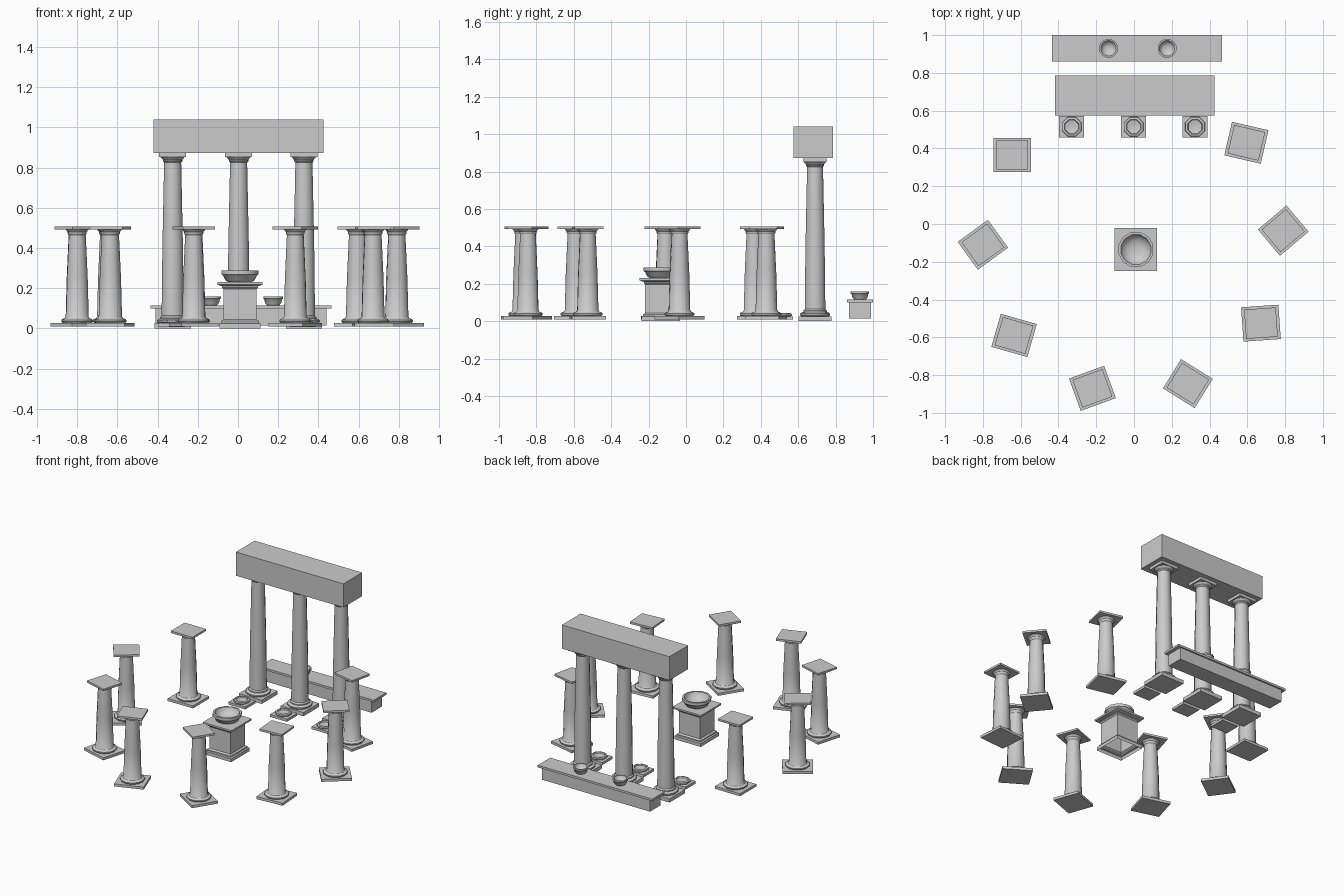
import bpy, bmesh, math


def finish(name, bm, loc=(0, 0, 0), rot=0.0, angle=35):
    bmesh.ops.recalc_face_normals(bm, faces=bm.faces)
    me = bpy.data.meshes.new(name)
    bm.to_mesh(me)
    bm.free()
    ob = bpy.data.objects.new(name, me)
    bpy.context.collection.objects.link(ob)
    ob.location = loc
    ob.rotation_euler.z = math.radians(rot)
    bpy.ops.object.select_all(action='DESELECT')
    bpy.context.view_layer.objects.active = ob
    ob.select_set(True)
    bpy.ops.object.shade_smooth_by_angle(angle=math.radians(angle))
    return ob


def add_box(bm, sx, sy, z0, z1):
    vs = bmesh.ops.create_cube(bm, size=1)['verts']
    for v in vs:
        v.co.x *= sx
        v.co.y *= sy
        v.co.z = z0 if v.co.z < 0 else z1


def add_lathe(bm, profile, sides, cap_start=True, cap_end=True, turn=0.5):
    """Sweep (radius, z) points round the z axis."""
    rings = []
    for r, z in profile:
        rings.append([bm.verts.new((r * math.cos(2 * math.pi * (i + turn) / sides),
                                    r * math.sin(2 * math.pi * (i + turn) / sides), z))
                      for i in range(sides)])
    for a, b in zip(rings, rings[1:]):
        for i in range(sides):
            j = (i + 1) % sides
            bm.faces.new((a[i], a[j], b[j], b[i]))
    if cap_start:
        bm.faces.new(rings[0][::-1])
    if cap_end:
        bm.faces.new(rings[-1])


def bowl(name, loc, profile, sides=12):
    bm = bmesh.new()
    add_lathe(bm, profile, sides)
    finish(name, bm, loc, angle=50)


# Ring of short free-standing columns
def short_column(name, x, y, rot):
    bm = bmesh.new()
    add_box(bm, 0.198, 0.182, 0.01, 0.028)
    add_lathe(bm, [(0.075, 0.028), (0.080, 0.034), (0.080, 0.041), (0.074, 0.047),
                   (0.064, 0.050), (0.058, 0.058), (0.053, 0.25), (0.043, 0.465),
                   (0.048, 0.472), (0.048, 0.480), (0.058, 0.492)], 12)
    add_box(bm, 0.168, 0.155, 0.492, 0.506)
    finish(name, bm, (x, y, 0), rot)


ring = [(-0.645, 0.365, 0), (0.595, 0.43, -13), (-0.80, -0.11, 36),
        (0.79, -0.035, 40), (-0.635, -0.59, -16), (0.672, -0.525, 4),
        (-0.22, -0.87, 20), (0.285, -0.845, -32)]
for i, (x, y, rot) in enumerate(ring):
    short_column(f"short_column_{i + 1}", x, y, rot)

# Three tall columns under a lintel, each with an offering dish in front
for i, x in enumerate((-0.325, 0.003, 0.328)):
    bm = bmesh.new()
    add_box(bm, 0.18, 0.175, 0.0, 0.026)
    add_lathe(bm, [(0.077, 0.026), (0.082, 0.032), (0.082, 0.040), (0.076, 0.046),
                   (0.065, 0.049), (0.065, 0.056), (0.057, 0.064), (0.053, 0.40),
                   (0.044, 0.825), (0.050, 0.832), (0.050, 0.838), (0.062, 0.852)], 12)
    add_box(bm, 0.135, 0.125, 0.852, 0.872)
    finish(f"tall_column_{i + 1}", bm, (x, 0.69, 0))

    bm = bmesh.new()
    add_box(bm, 0.132, 0.115, 0.008, 0.026)
    add_lathe(bm, [(0.050, 0.026), (0.056, 0.032), (0.054, 0.041), (0.042, 0.044),
                   (0.038, 0.036), (0.015, 0.031)], 8)
    finish(f"offering_dish_{i + 1}", bm, (x - 0.005, 0.515, 0))

bm = bmesh.new()
add_box(bm, 0.845, 0.21, 0.872, 1.04)
finish("lintel", bm, (0.003, 0.68, 0))

# Long bench behind the columns with two bowls
bm = bmesh.new()
add_box(bm, 0.85, 0.118, 0.015, 0.10)
add_box(bm, 0.90, 0.14, 0.10, 0.115)
finish("bench", bm, (0.015, 0.93, 0))
for i, x in enumerate((-0.135, 0.175)):
    bowl(f"bench_bowl_{i + 1}", (x, 0.93, 0.115),
         [(0.032, 0), (0.042, 0.012), (0.046, 0.030), (0.051, 0.033), (0.051, 0.043),
          (0.042, 0.043), (0.036, 0.025), (0.018, 0.014)])

# Central altar: stepped square body, open underneath, with a fire bowl
bm = bmesh.new()
k = math.sqrt(0.5) * 2
add_lathe(bm, [(r * k, z) for r, z in [
    (0.103, 0.0), (0.103, 0.024), (0.094, 0.028), (0.094, 0.036), (0.083, 0.044),
    (0.083, 0.196), (0.090, 0.204), (0.090, 0.210), (0.113, 0.218), (0.113, 0.230)]],
    4, cap_start=False)
finish("altar", bm, (0.01, -0.135, 0))
bowl("fire_bowl", (0.01, -0.135, 0.23),
     [(0.060, 0), (0.076, 0.010), (0.086, 0.032), (0.095, 0.038), (0.095, 0.058),
      (0.082, 0.058), (0.074, 0.035), (0.050, 0.018), (0.020, 0.012)])
